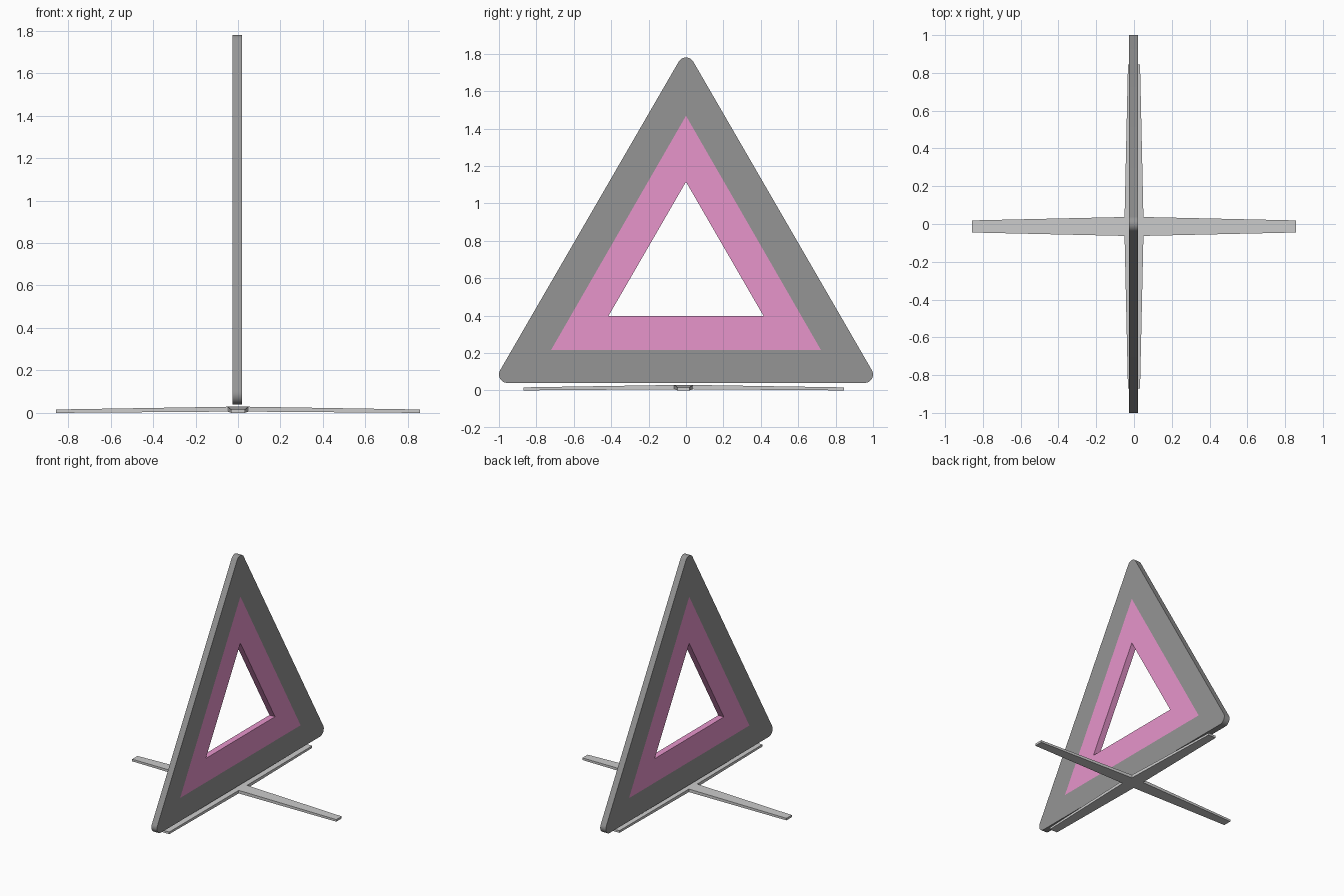
import bpy, bmesh, math

if "Cube" in bpy.data.objects:
    bpy.data.objects.remove(bpy.data.objects["Cube"])

X_BACK, X_FRONT = -0.027, 0.02


def material(name, rgb):
    mat = bpy.data.materials.new(name)
    mat.diffuse_color = (*rgb, 1)
    mat.use_nodes = True
    mat.node_tree.nodes["Principled BSDF"].inputs["Base Color"].default_value = mat.diffuse_color
    return mat


def new_object(name, bm):
    bmesh.ops.recalc_face_normals(bm, faces=bm.faces)
    mesh = bpy.data.meshes.new(name)
    bm.to_mesh(mesh)
    bm.free()
    obj = bpy.data.objects.new(name, mesh)
    bpy.context.collection.objects.link(obj)
    return obj


def triangle(half, low, high, r=0, seg=0):
    """Loop of (y, z, corner index); corners are rounded with radius r."""
    centres = [(half - r, low + r, -90), (0, high - r, 30), (r - half, low + r, 150)]
    pts = []
    for k, (y, z, start) in enumerate(centres):
        for i in range(seg + 1):
            a = math.radians(start + 120 * i / max(seg, 1))
            pts.append((y + r * math.cos(a), z + r * math.sin(a), k))
    return pts


def strip(bm, a, b, mat):
    """Fill between two vertex loops; b may hold repeated vertices."""
    n = len(a)
    for i in range(n):
        j = (i + 1) % n
        verts = [a[i], a[j], b[j]] + ([b[i]] if b[i] != b[j] else [])
        bm.faces.new(verts).material_index = mat


# Triangle panel: grey rounded border, pink inner band, open centre
loops = [triangle(1.0, 0.04, 1.78, 0.045, 12),
         triangle(0.722, 0.215, 1.468),
         triangle(0.415, 0.397, 1.115)]
bm = bmesh.new()
sides = [[[bm.verts.new((x, y, z)) for y, z, _ in loop] for loop in loops]
         for x in (X_BACK, X_FRONT)]
for outer, mid, inner in sides:
    strip(bm, outer, [mid[k] for _, _, k in loops[0]], 0)
    strip(bm, mid, inner, 1)
strip(bm, sides[0][0], sides[1][0], 0)
strip(bm, sides[0][2], sides[1][2], 1)
panel = new_object("warning_triangle", bm)
panel.data.materials.append(material("dark_grey", (0.3, 0.3, 0.3)))
panel.data.materials.append(material("pink", (0.8, 0.3, 0.6)))
bpy.context.view_layer.objects.active = panel
panel.select_set(True)
bpy.ops.object.shade_smooth_by_angle(angle=math.radians(30))

# Cross stand: four tapered arms drooping slightly from a square hub
HUB, TIP, REACH = 0.05, 0.032, 0.857
bm = bmesh.new()
faces = []
for hub_z, tip_z in ((0.006, 0.0), (0.029, 0.016)):
    ring = []
    for k in range(4):
        c, s = round(math.cos(k * math.pi / 2)), round(math.sin(k * math.pi / 2))
        for u, v, z in ((HUB, -HUB, hub_z), (REACH, -TIP, tip_z), (REACH, TIP, tip_z)):
            ring.append(bm.verts.new((c * u - s * v, s * u + c * v - 0.013, z)))
    bm.faces.new(ring[0::3])
    for k in range(4):
        bm.faces.new([ring[(3 * k + i) % 12] for i in range(4)])
    faces.append(ring)
strip(bm, faces[0], faces[1], 0)
new_object("cross_stand", bm)
